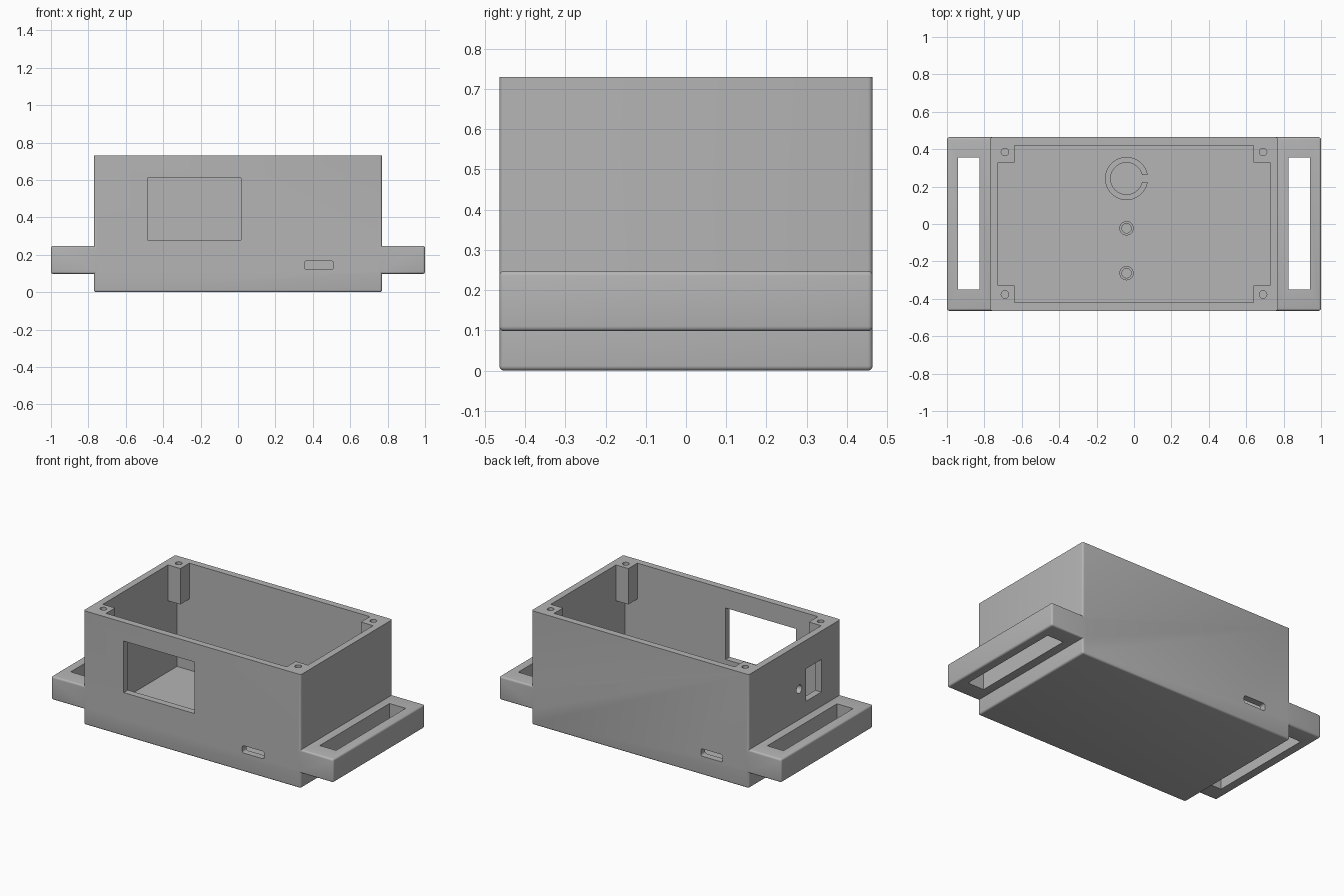
import bpy, bmesh
from mathutils import Matrix, Vector

cube = bpy.data.objects.get("Cube")
if cube:
    bpy.data.objects.remove(cube, do_unlink=True)

plastic = bpy.data.materials.new("grey plastic")
plastic.use_nodes = True
GREY = (0.46, 0.46, 0.46, 1)
plastic.diffuse_color = GREY
for node in plastic.node_tree.nodes:
    if node.type == 'BSDF_PRINCIPLED':
        node.inputs["Base Color"].default_value = GREY

HX, HY, TOP, WALL = 0.77, 0.464, 0.73, 0.043


def finish(name, bm):
    bmesh.ops.recalc_face_normals(bm, faces=bm.faces)
    mesh = bpy.data.meshes.new(name)
    bm.to_mesh(mesh)
    bm.free()
    mesh.materials.append(plastic)
    ob = bpy.data.objects.new(name, mesh)
    bpy.context.collection.objects.link(ob)
    return ob


def box(name, xs, ys, zs, round_edge=None, radius=0.012):
    """Box from ranges; edges chosen by round_edge(midpoint, direction) are rounded."""
    lo, hi = Vector((min(xs), min(ys), min(zs))), Vector((max(xs), max(ys), max(zs)))
    bm = bmesh.new()
    bmesh.ops.create_cube(bm, size=1, matrix=Matrix.Translation((lo + hi) / 2)
                          @ Matrix.Diagonal((*(hi - lo), 1)))
    if round_edge:
        edges = [e for e in bm.edges
                 if round_edge((e.verts[0].co + e.verts[1].co) / 2)]
        bmesh.ops.bevel(bm, geom=edges, offset=radius, segments=4,
                        profile=0.5, affect='EDGES')
    return finish(name, bm)


def cylinder(name, base, radius, height, sides=48, axis='Z'):
    bm = bmesh.new()
    turn = Matrix.Rotation(1.5707963, 4, 'Y') if axis == 'X' else Matrix()
    bmesh.ops.create_cone(bm, cap_ends=True, segments=sides, radius1=radius,
                          radius2=radius, depth=height,
                          matrix=Matrix.Translation(base) @ turn
                          @ Matrix.Translation((0, 0, height / 2)))
    return finish(name, bm)


def combine(target, tool, operation='DIFFERENCE'):
    mod = target.modifiers.new("combine", 'BOOLEAN')
    mod.operation, mod.solver, mod.object = operation, 'EXACT', tool
    bpy.context.view_layer.objects.active = target
    bpy.ops.object.modifier_apply(modifier=mod.name)
    bpy.data.objects.remove(tool, do_unlink=True)


# Outer shell, rounded except around the open top
case = box("case", (-HX, HX), (-HY, HY), (0, TOP), lambda m: m.z < TOP - 0.01)

# Strap lugs on both ends
for s in (-1, 1):
    lug = box("strap_lug", (s * 0.745, s), (-HY, HY), (0.098, 0.248),
              lambda m: abs(m.x) > 0.8)
    combine(case, lug, 'UNION')
    combine(case, box("strap_slot", (s * 0.825, s * 0.94), (-0.35, 0.355), (0, 0.4)))

# Hollow interior
combine(case, box("cavity", (-HX + WALL, HX - WALL), (-HY + WALL, HY - WALL),
                  (0.045, 1)))

# Corner screw posts hanging from the rim
for sx in (-1, 1):
    for sy in (-1, 1):
        post = box("screw_post", (sx * 0.64, sx * 0.75), (sy * 0.33, sy * 0.445),
                   (0.5, TOP))
        combine(case, post, 'UNION')
        combine(case, cylinder("screw_hole", (sx * 0.69, sy * 0.381 + 0.004, 0.55),
                               0.02, 0.3, 24))

# Display window, cable slots and side switch openings
combine(case, box("display_window", (-0.485, 0.015), (-0.6, -0.4), (0.28, 0.61)))
combine(case, box("front_cable_slot", (0.355, 0.51), (-0.6, -0.4), (0.12, 0.167),
                  lambda m: abs(m.y + 0.5) < 0.01))
combine(case, box("back_cable_slot", (-0.585, -0.43), (0.4, 0.6), (0.12, 0.167),
                  lambda m: abs(m.y - 0.5) < 0.01))
combine(case, box("switch_opening", (-0.9, -0.7), (-0.27, -0.117), (0.339, 0.547)))
combine(case, cylinder("light_hole", (-0.9, -0.046, 0.443), 0.027, 0.2, 32, 'X'))

# Round holder on the floor with a wire notch
holder = cylinder("round_holder", (-0.04, 0.243, 0.04), 0.115, 0.065, 64)
combine(holder, cylinder("holder_bore", (-0.04, 0.243, 0.045), 0.085, 0.2, 64))
combine(holder, box("wire_notch", (0.02, 0.1), (0.225, 0.262), (0.045, 0.2)))

# Hollow standoffs on the floor
parts = [case, holder]
for label, y in (("back_standoff", -0.023), ("front_standoff", -0.263)):
    standoff = cylinder(label, (-0.04, y, 0.04), 0.038, 0.085, 32)
    combine(standoff, cylinder("standoff_bore", (-0.04, y, 0.045), 0.025, 0.2, 32))
    parts.append(standoff)

# Smooth the rounded edges, keep the corners sharp
for ob in bpy.context.view_layer.objects:
    ob.select_set(ob in parts)
bpy.context.view_layer.objects.active = case
bpy.ops.object.shade_smooth_by_angle(angle=0.6)
